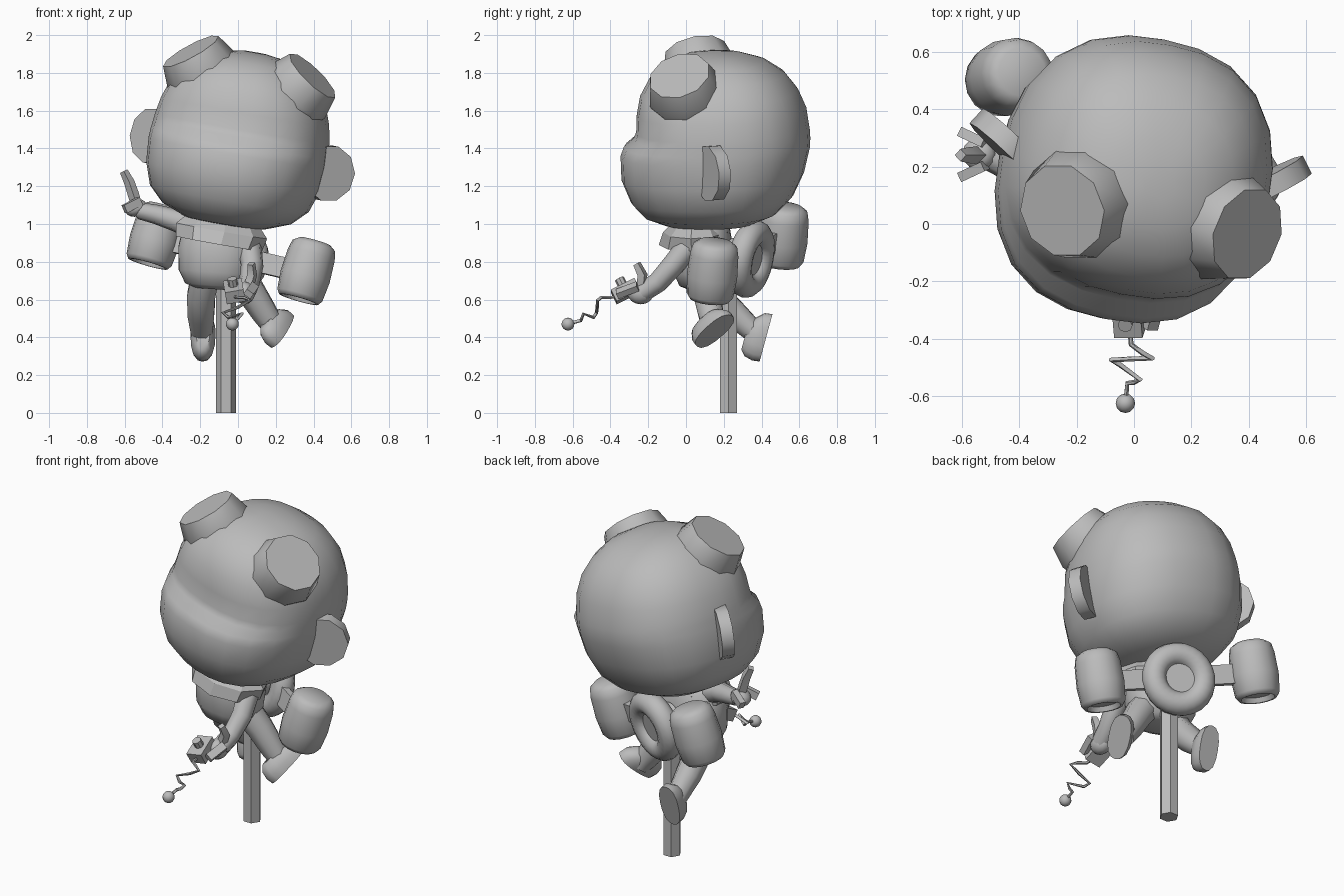
import bpy, bmesh, math
from math import sin, cos, pi, radians
from mathutils import Matrix, Vector

cube = bpy.data.objects.get("Cube")
if cube:
    bpy.data.objects.remove(cube, do_unlink=True)

grey = bpy.data.materials.new("plain_grey")
grey.use_nodes = True
COLOUR = (0.5, 0.5, 0.5, 1)
grey.diffuse_color = COLOUR
grey.node_tree.nodes["Principled BSDF"].inputs["Base Color"].default_value = COLOUR


def finish(obj, name, angle):
    obj.name = name
    obj.data.materials.clear()
    obj.data.materials.append(grey)
    bpy.ops.object.select_all(action='DESELECT')
    obj.select_set(True)
    bpy.context.view_layer.objects.active = obj
    if angle:
        bpy.ops.object.shade_smooth_by_angle(angle=radians(angle))
    return obj


def mesh_object(name, bm, matrix, angle):
    bmesh.ops.recalc_face_normals(bm, faces=bm.faces)
    mesh = bpy.data.meshes.new(name)
    bm.to_mesh(mesh)
    bm.free()
    obj = bpy.data.objects.new(name, mesh)
    bpy.context.collection.objects.link(obj)
    obj.matrix_world = matrix
    return finish(obj, name, angle)


def aim(loc, up, back=(0, 1, 0)):
    """Frame whose z is up and whose y leans to back."""
    z = Vector(up).normalized()
    x = Vector(back).cross(z).normalized()
    y = z.cross(x)
    return Matrix.Translation(loc) @ Matrix((x, y, z)).transposed().to_4x4()


def turned(loc, yaw, roll):
    return (Matrix.Translation(loc) @ Matrix.Rotation(radians(yaw), 4, 'Z')
            @ Matrix.Rotation(radians(roll), 4, 'Y'))


def loft(name, rings, matrix, sides=16, power=2.0, angle=50):
    """Stack of rounded rings given as (height, half width, front, back)."""
    bm = bmesh.new()
    loops = []
    for z, w, f, b in rings:
        loop = []
        for i in range(sides):
            t = 2 * pi * i / sides
            c, s = cos(t), sin(t)
            k = (abs(c) ** power + abs(s) ** power) ** (-1 / power)
            loop.append(bm.verts.new((w * c * k, (b if s > 0 else f) * s * k, z)))
        loops.append(loop)
    for lo, hi in zip(loops, loops[1:]):
        for i in range(sides):
            j = (i + 1) % sides
            bm.faces.new((lo[i], lo[j], hi[j], hi[i]))
    bm.faces.new(loops[0])
    bm.faces.new(loops[-1])
    return mesh_object(name, bm, matrix, angle)


def turn(name, profile, matrix, **options):
    return loft(name, [(z, r, r, r) for z, r in profile], matrix, **options)


def box(name, size, matrix):
    bm = bmesh.new()
    bmesh.ops.create_cube(bm, size=1)
    bmesh.ops.scale(bm, vec=size, verts=bm.verts)
    return mesh_object(name, bm, matrix, 0)


def ball(name, radii, matrix):
    bm = bmesh.new()
    bmesh.ops.create_uvsphere(bm, u_segments=12, v_segments=8, radius=1)
    bmesh.ops.scale(bm, vec=radii, verts=bm.verts)
    return mesh_object(name, bm, matrix, 60)


def tube(name, path, radii, resolution=2):
    curve = bpy.data.curves.new(name, 'CURVE')
    curve.dimensions = '3D'
    curve.bevel_depth = 1
    curve.bevel_resolution = resolution
    curve.use_fill_caps = True
    spline = curve.splines.new('POLY')
    spline.points.add(len(path) - 1)
    for point, co, r in zip(spline.points, path, radii):
        point.co = (*co, 1)
        point.radius = r
    obj = bpy.data.objects.new(name, curve)
    bpy.context.collection.objects.link(obj)
    bpy.ops.object.select_all(action='DESELECT')
    obj.select_set(True)
    bpy.context.view_layer.objects.active = obj
    bpy.ops.object.convert(target='MESH')
    return finish(bpy.context.object, name, 55)


# Head with a bulging muzzle, tilted and turned
loft("head", [
    (-.465, .08, .12, .08), (-.45, .21, .28, .2), (-.40, .34, .385, .32),
    (-.32, .42, .45, .40), (-.2, .46, .495, .46), (-.07, .47, .495, .495),
    (-.02, .468, .475, .5), (.025, .465, .42, .5), (.06, .462, .405, .495),
    (.15, .445, .40, .485), (.25, .41, .38, .445), (.34, .345, .33, .38),
    (.41, .265, .25, .28), (.45, .16, .15, .16), (.465, .06, .05, .06),
], turned((.01, .152, 1.45), -11, 10), sides=24, power=2.4, angle=60)

# Ears and the two stubby caps on top of the head
for side, loc, normal in (("right", (-.44, .275, 1.465), (-.68, -.73, .08)),
                          ("left", (.47, .14, 1.27), (.45, -.9, -.08))):
    turn(side + "_ear", [(-.035, .15), (.035, .15)], aim(loc, normal, (0, 0, 1)),
         sides=10, angle=40)
for side, loc, normal in (("right", (-.25, .047, 1.915), (-.47, -.2, .86)),
                          ("left", (.395, -.035, 1.785), (.67, -.25, .69))):
    turn(side + "_head_cap", [(-.19, .19), (-.12, .203), (0, .167)], aim(loc, normal),
         sides=10, angle=40)

# Torso, neck and collar
loft("torso", [(-.19, .1, .08, .08), (-.17, .16, .125, .12), (-.1, .2, .155, .15),
               (.02, .21, .165, .16), (.14, .19, .14, .14), (.2, .1, .1, .1)],
     turned((-.11, .09, .845), -8, 4), power=2.3)
turn("neck", [(-.08, .1), (.08, .1)], turned((-.05, .1, .98), 0, 0), sides=12)
loft("collar", [(-.07, .235, .205, .15), (0, .25, .18, .17), (.055, .2, .12, .13)],
     turned((-.09, .06, .965), -8, 10), sides=9, angle=0)

# Legs and flat-soled feet
tube("right_leg", [(-.17, .1, .74), (-.195, .16, .62), (-.195, .26, .52), (-.19, .37, .42)],
     [.08, .08, .075, .06])
tube("left_leg", [(-.02, .08, .76), (.07, .11, .64), (.14, .13, .53), (.2, .15, .44)],
     [.09, .08, .072, .06])
SHOE = [(0, .062, .135, .125), (.04, .066, .14, .12), (.085, .055, .128, .08),
        (.11, .035, .1, .04)]
loft("right_foot", SHOE, aim((-.185, .425, .402), (0, -.96, .26), (.02, .26, .96)), power=2.5)
loft("left_foot", SHOE, aim((.235, .155, .435), (-.7, -.3, .7), (.1, .2, .17)), power=2.5)

# Raised right arm with a thumb and curled fingers
tube("right_arm", [(-.2, .1, .98), (-.33, .14, 1.02), (-.43, .2, 1.05), (-.52, .24, 1.07)],
     [.08, .06, .052, .045])
ball("right_hand", (.06, .06, .045), turned((-.54, .245, 1.085), 0, -20))
tube("right_thumb", [(-.53, .24, 1.08), (-.555, .24, 1.16), (-.575, .24, 1.22),
                     (-.605, .24, 1.28)], [.028, .03, .028, .022], 0)
for i, y in enumerate((.185, .3)):
    box(f"right_finger_{i + 1}", (.1, .035, .045), turned((-.56, y, 1.1), 25 - 50 * i, -25))

# Forward left arm holding a controller
tube("left_arm", [(.06, .02, .89), (.075, -.07, .78), (.06, -.15, .69), (.04, -.23, .64)],
     [.065, .06, .055, .055])
ball("left_hand", (.055, .07, .06), turned((.035, -.24, .635), 0, 0))
grip = aim((-.02, -.32, .645), (-.15, -.45, .88))
box("controller", (.1, .14, .07), grip)
turn("controller_knob", [(.03, .026), (.075, .026)], grip, sides=8, angle=0)
tube("left_thumb", [(.05, -.24, .65), (.075, -.23, .73), (.07, -.26, .79)], [.03, .028, .022], 0)
box("left_finger", (.045, .12, .035), aim((.07, -.31, .65), (.5, -.4, .7)))

# Springy antenna
coil = [(-.015, -.36, .615), (-.01, -.42, .61), (.03, -.45, .61), (.064, -.468, .595),
        (0, -.47, .56), (-.079, -.474, .53), (-.05, -.49, .505), (.022, -.543, .525),
        (0, -.552, .5), (-.023, -.555, .49), (-.028, -.61, .475)]
tube("antenna_spring", coil, [.009] * len(coil), 1)
ball("antenna_ball", (.034, .034, .034), turned((-.03, -.625, .47), 0, 0))

# Backpack: ring, hub, cross bar and two thrusters in one tilted frame
pack = turned((-.035, .342, .815), -25, 12) @ Matrix.Rotation(radians(-12), 4, 'X')
upright = pack @ Matrix.Rotation(pi / 2, 4, 'X')
bpy.ops.mesh.primitive_torus_add(major_radius=.142, minor_radius=.068,
                                 major_segments=24, minor_segments=12)
ring = finish(bpy.context.object, "pack_ring", 60)
ring.matrix_world = upright
turn("pack_hub", [(-.03, .09), (.12, .09)], upright, angle=40)
box("pack_bar", (.68, .04, .11), pack @ Matrix.Translation((0, -.02, .015)))
for side, s in (("right", -1), ("left", 1)):
    turn(side + "_thruster", [
        (-.13, .085), (-.158, .095), (-.158, .108), (-.135, .124), (-.03, .134),
        (.09, .128), (.14, .117), (.162, .085)],
        pack @ Matrix.Translation((s * .45, -.02, .028)), angle=60)

# Stand pole
turn("stand_pole", [(0, .053), (.78, .053)], turned((-.063, .225, 0), 0, 0), sides=6, angle=0)
